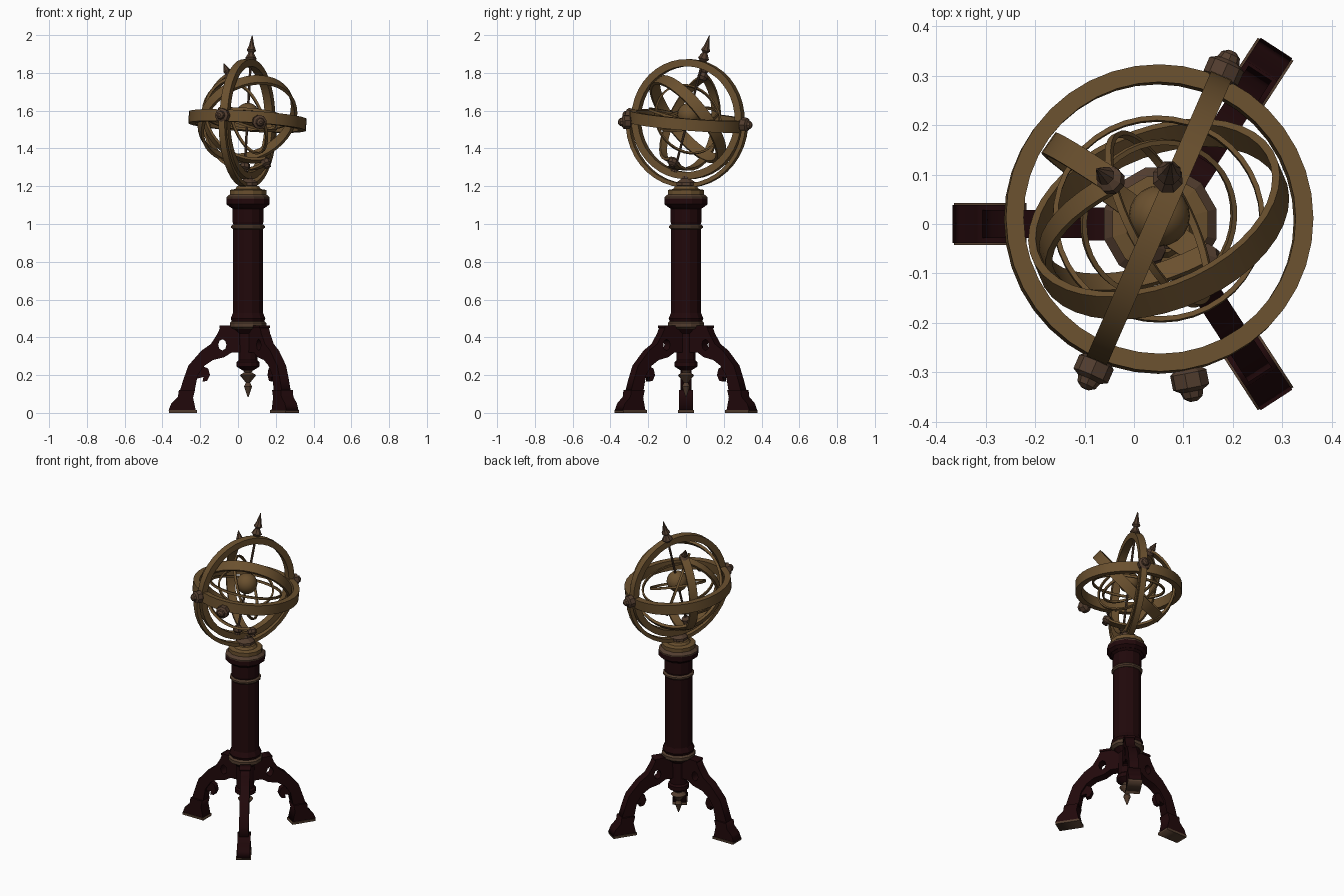
import bpy, bmesh
from math import cos, sin, pi, radians
from mathutils import Vector, Matrix

cube = bpy.data.objects.get("Cube")
if cube:
    bpy.data.objects.remove(cube)


def material(name, rgb, rough):
    m = bpy.data.materials.new(name)
    m.use_nodes = True
    m.diffuse_color = (*rgb, 1)
    node = m.node_tree.nodes["Principled BSDF"]
    node.inputs["Base Color"].default_value = (*rgb, 1)
    node.inputs["Roughness"].default_value = rough
    return m


WOOD = material("dark red wood", (0.015, 0.0025, 0.0032), 0.6)
BRASS = material("aged brass", (0.145, 0.081, 0.028), 0.6)
BRONZE = material("dull bronze", (0.085, 0.047, 0.028), 0.6)

AXIS_X = 0.053
LEG_X = 0.057
CENTRE = Vector((0.05, 0.01, 1.555))
POLAR = Vector((0.055, 0.25, 0.97)).normalized()
ZODIAC = Vector((-0.37, 0.30, 0.87)).normalized()


def finish(name, bm, mat, matrix, smooth=True):
    bmesh.ops.recalc_face_normals(bm, faces=bm.faces)
    me = bpy.data.meshes.new(name)
    bm.to_mesh(me)
    bm.free()
    me.transform(matrix)
    me.materials.append(mat)
    ob = bpy.data.objects.new(name, me)
    bpy.context.collection.objects.link(ob)
    if smooth:
        bpy.ops.object.select_all(action='DESELECT')
        ob.select_set(True)
        bpy.context.view_layer.objects.active = ob
        bpy.ops.object.shade_smooth_by_angle(angle=radians(35))
    return ob


def lathe(name, profile, mat, sides=12, origin=(0, 0, 0), axis=(0, 0, 1)):
    """Turned solid from (radius, height) pairs along an axis."""
    bm = bmesh.new()
    rings = [[bm.verts.new((r * cos(2 * pi * (i + .5) / sides), r * sin(2 * pi * (i + .5) / sides), h))
              for i in range(sides)] for r, h in profile]
    for a, b in zip(rings, rings[1:]):
        for i in range(sides):
            j = (i + 1) % sides
            bm.faces.new((a[i], a[j], b[j], b[i]))
    bm.faces.new(rings[0][::-1])
    bm.faces.new(rings[-1])
    rot = Vector((0, 0, 1)).rotation_difference(Vector(axis)).to_matrix().to_4x4()
    return finish(name, bm, mat, Matrix.Translation(origin) @ rot, False)


def band(name, outer, inner, width, normal, mat, centre=CENTRE, start=None, turn=1.0, segs=40):
    """Flat hoop or arc with a rectangular section."""
    n = Vector(normal).normalized()
    x = Vector(start) if start else n.orthogonal()
    x = (x - n * x.dot(n)).normalized()
    y = n.cross(x)
    steps = int(segs * turn)
    closed = turn == 1.0
    bm = bmesh.new()
    section = [(inner, -width / 2), (outer, -width / 2), (outer, width / 2), (inner, width / 2)]
    rings = []
    for i in range(steps if closed else steps + 1):
        t = 2 * pi * turn * i / steps
        rings.append([bm.verts.new((r * cos(t), r * sin(t), h)) for r, h in section])
    for i in range(steps):
        a, b = rings[i], rings[(i + 1) % len(rings)]
        for k in range(4):
            bm.faces.new((a[k], a[(k + 1) % 4], b[(k + 1) % 4], b[k]))
    if not closed:
        bm.faces.new(rings[0])
        bm.faces.new(rings[-1][::-1])
    frame = Matrix((x, y, n)).transposed().to_4x4()
    return finish(name, bm, mat, Matrix.Translation(centre) @ frame)


def plate(name, outlines, depth, mat, angle):
    """Upright cut-out board in the (distance, height) plane, turned around the column."""
    cu = bpy.data.curves.new(name, 'CURVE')
    cu.dimensions = '2D'
    cu.fill_mode = 'BOTH'
    cu.extrude = depth / 2
    for pts in outlines:
        sp = cu.splines.new('POLY')
        sp.points.add(len(pts) - 1)
        for p, (d, z) in zip(sp.points, pts):
            p.co = (d, z, 0, 1)
        sp.use_cyclic_u = True
    tmp = bpy.data.objects.new(name + "_outline", cu)
    bpy.context.collection.objects.link(tmp)
    bpy.context.view_layer.update()
    me = bpy.data.meshes.new_from_object(tmp.evaluated_get(bpy.context.evaluated_depsgraph_get()))
    bpy.data.objects.remove(tmp)
    bm = bmesh.new()
    bm.from_mesh(me)
    bmesh.ops.remove_doubles(bm, verts=bm.verts, dist=1e-5)
    matrix = (Matrix.Translation((LEG_X, 0, 0)) @ Matrix.Rotation(angle, 4, 'Z')
              @ Matrix.Rotation(pi / 2, 4, 'X'))
    return finish(name, bm, mat, matrix, False)


def on_column(name, profile, mat, sides=12):
    return lathe(name, profile, mat, sides, (AXIS_X, 0, 0))


# Column, from the hanging drop to the capital
on_column("drop_finial", [(.003, .085), (.022, .14), (.012, .16), (.045, .2), (.02, .215), (.03, .23)], BRONZE)
on_column("hub", [(.03, .225), (.062, .245), (.062, .27), (.052, .28), (.055, .42), (.085, .45)], WOOD)
on_column("lower_collar", [(.085, .445), (.1, .455), (.1, .475), (.09, .485)], BRONZE)
on_column("shaft_base", [(.088, .48), (.095, .5), (.082, .53), (.082, .97)], WOOD)
on_column("middle_collar", [(.082, .972), (.092, .98), (.092, .99), (.082, .998)], BRONZE)
on_column("shaft_top", [(.078, .99), (.084, 1.01), (.084, 1.08), (.105, 1.095)], WOOD)
on_column("capital", [(.1, 1.09), (.118, 1.105), (.118, 1.135)], WOOD)
on_column("capital_rim", [(.118, 1.134), (.118, 1.142), (.1, 1.157)], BRONZE)
on_column("capital_cap", [(.1, 1.15), (.1, 1.18), (.07, 1.185), (.06, 1.2), (.03, 1.205)], BRASS)
on_column("cradle_seat", [(.03, 1.19), (.055, 1.205), (.055, 1.22), (.025, 1.24), (.02, 1.255)], BRONZE, 8)

# Three legs with a pierced bracket, a scroll and a flared foot
leg = [(.04, .455), (.15, .455), (.165, .42), (.2, .365), (.25, .33), (.32, .25), (.345, .18),
       (.37, .1), (.29, .1), (.27, .2), (.235, .25), (.19, .28), (.13, .295), (.09, .32), (.04, .32)]
hole = [(.14 + .022 * cos(i * pi / 4), .36 + .03 * sin(i * pi / 4)) for i in range(8)]
scroll = [(.29, .21), (.25, .25), (.215, .235), (.205, .2), (.22, .17), (.245, .165), (.24, .19), (.28, .18)]
foot = [(.28, .012), (.425, .012), (.41, .05), (.375, .085), (.37, .12), (.285, .12), (.295, .08)]
sole = [(.275, 0), (.422, 0), (.422, .014), (.275, .014)]
for label, deg in (("right", 180), ("left_back", 57), ("left_front", -57)):
    a = radians(deg)
    plate(label + "_leg", [leg, hole], .056, WOOD, a)
    plate(label + "_leg_scroll", [scroll], .03, WOOD, a)
    plate(label + "_foot", [foot], .076, WOOD, a)
    plate(label + "_foot_sole", [sole], .086, BRONZE, a)
    plate(label + "_leg_cap", [[(.08, .45), (.155, .45), (.155, .462), (.08, .462)]], .066, WOOD, a)

# Cradle, horizon and meridian hoops
HORIZON = Vector((.065, .08, 1))
ACROSS = Vector((.4, .915, -.075)).normalized()
side = Vector((.915, -.4, 0)).normalized()
band("cradle", .347, .325, .035, side, BRASS, Vector((.052, .005, 1.54)), -ACROSS, .5)
band("horizon_ring", .312, .276, .062, HORIZON, BRASS, Vector((.05, .01, 1.545)))
band("meridian_ring", .318, .28, .045, side, BRASS)

# Knobs on the horizon ring
knob = [(.018, .3), (.038, .315), (.038, .345), (.024, .353), (.02, .366), (.008, .374)]
for i, direction in enumerate((ACROSS, -ACROSS, Vector((.19, -.98, -.03)).normalized())):
    lathe(f"horizon_knob_{i + 1}", knob, BRONZE, 8, (.05, .008, 1.55), direction)

# Inclined hoops
band("zodiac_band", .268, .252, .062, (-.31, .74, .6), BRASS)
band("season_arc", .25, .235, .04, (.32, -.82, .42), BRASS, CENTRE, ZODIAC, .5)
band("half_arc", .272, .258, .05, (-.54, -.78, .04), BRASS, CENTRE, ZODIAC, .5)
band("equator_ring", .215, .205, .014, POLAR, BRASS)
band("inner_ring", .165, .155, .014, (.3, -.2, .9), BRASS)
band("upright_ring", .195, .185, .014, (.8, .4, .3), BRASS)

# Polar rod, globe and finials
lathe("polar_rod", [(.007, -.29), (.007, .33)], BRONZE, 8, CENTRE, POLAR)
bm = bmesh.new()
bmesh.ops.create_uvsphere(bm, u_segments=20, v_segments=12, radius=.062)
finish("globe", bm, BRASS, Matrix.Translation(CENTRE + POLAR * .025))
finial = [(.016, 0), (.032, .018), (.018, .042), (.014, .05), (.026, .062), (.016, .085), (.002, .144)]
lathe("top_finial", finial, BRONZE, 8, CENTRE + POLAR * .314, POLAR)
small = [(.012, -.03), (.028, -.015), (.028, .005), (.014, .015), (.02, .025), (.002, .07)]
lathe("zodiac_finial", small, BRONZE, 8, CENTRE + ZODIAC * .265, ZODIAC)
lathe("zodiac_lower_knob", small[:-1], BRONZE, 8, CENTRE - ZODIAC * .265, -ZODIAC)
lathe("polar_lower_knob", small[:-1], BRONZE, 8, CENTRE - POLAR * .262, -POLAR)
